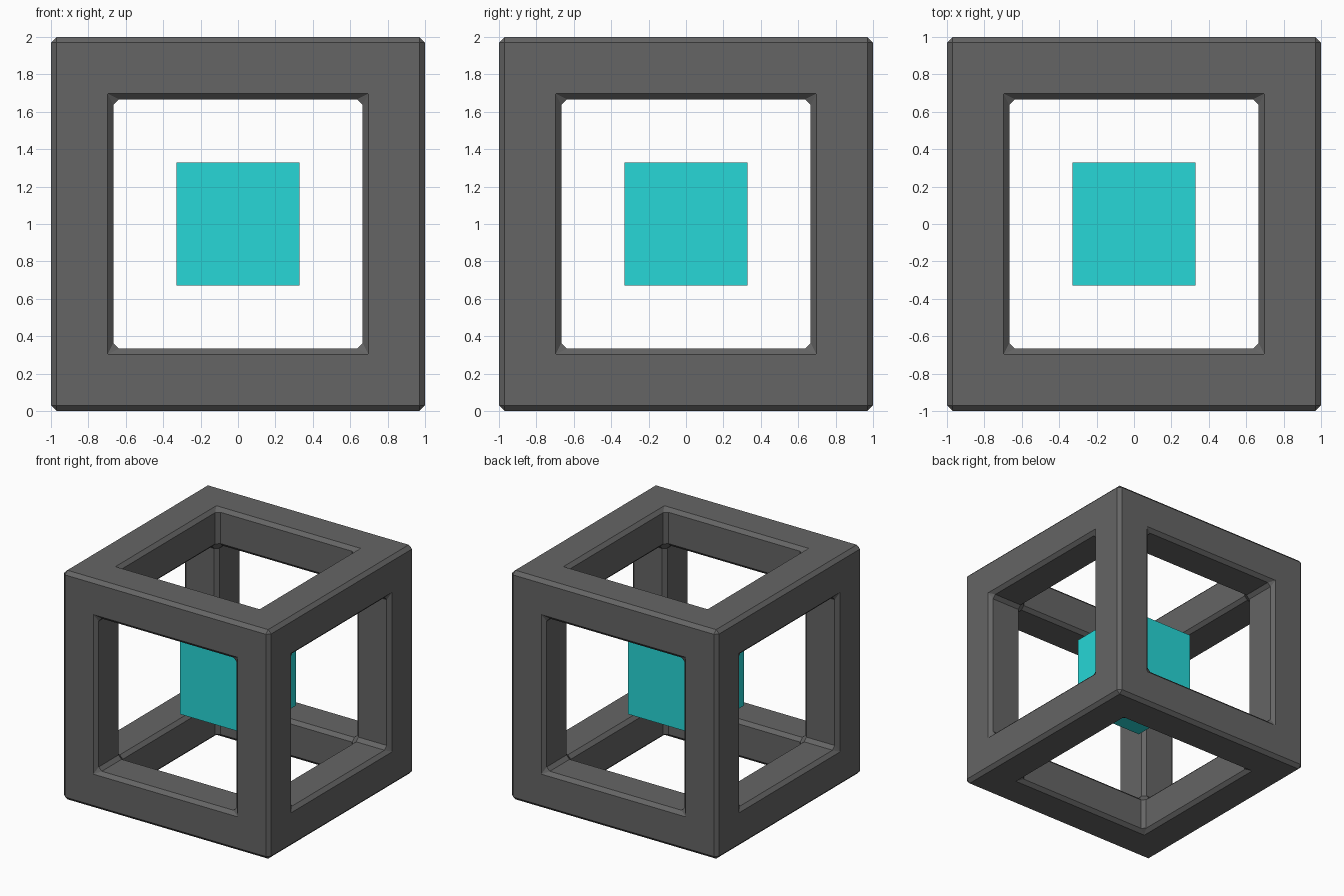
import bpy, bmesh
from mathutils import Matrix

if "Cube" in bpy.data.objects:
    bpy.data.objects.remove(bpy.data.objects["Cube"])

BAR = 1 / 3      # thickness of the frame bars
CENTRE = (0, 0, 1)


def add_object(name, bm, colour):
    mesh = bpy.data.meshes.new(name)
    bm.to_mesh(mesh)
    bm.free()
    obj = bpy.data.objects.new(name, mesh)
    bpy.context.collection.objects.link(obj)
    mat = bpy.data.materials.new(name + "_colour")
    mat.diffuse_color = (*colour, 1)
    mat.use_nodes = True
    mat.node_tree.nodes["Principled BSDF"].inputs["Base Color"].default_value = mat.diffuse_color
    mesh.materials.append(mat)
    return obj


# Open cube frame: inset every face, push the openings inwards, weld the bars
bm = bmesh.new()
bmesh.ops.create_cube(bm, size=2, matrix=Matrix.Translation(CENTRE))
openings = bm.faces[:]
bmesh.ops.inset_individual(bm, faces=openings, thickness=BAR, use_even_offset=True)
caps = bmesh.ops.extrude_discrete_faces(bm, faces=openings)["faces"]
for face in caps:
    face.normal_update()
    bmesh.ops.translate(bm, verts=face.verts[:], vec=face.normal * -BAR)
bmesh.ops.delete(bm, geom=caps, context='FACES')
bmesh.ops.remove_doubles(bm, verts=bm.verts[:], dist=0.001)
bmesh.ops.recalc_face_normals(bm, faces=bm.faces[:])
frame = add_object("cube_frame", bm, (0.13, 0.13, 0.13))

# Chamfer on all frame edges
bevel = frame.modifiers.new("chamfer", 'BEVEL')
bevel.width = 0.03
bevel.segments = 1
bevel.limit_method = 'ANGLE'

# Floating core cube
bm = bmesh.new()
bmesh.ops.create_cube(bm, size=0.66, matrix=Matrix.Translation(CENTRE))
add_object("core_cube", bm, (0.02, 0.68, 0.68))
